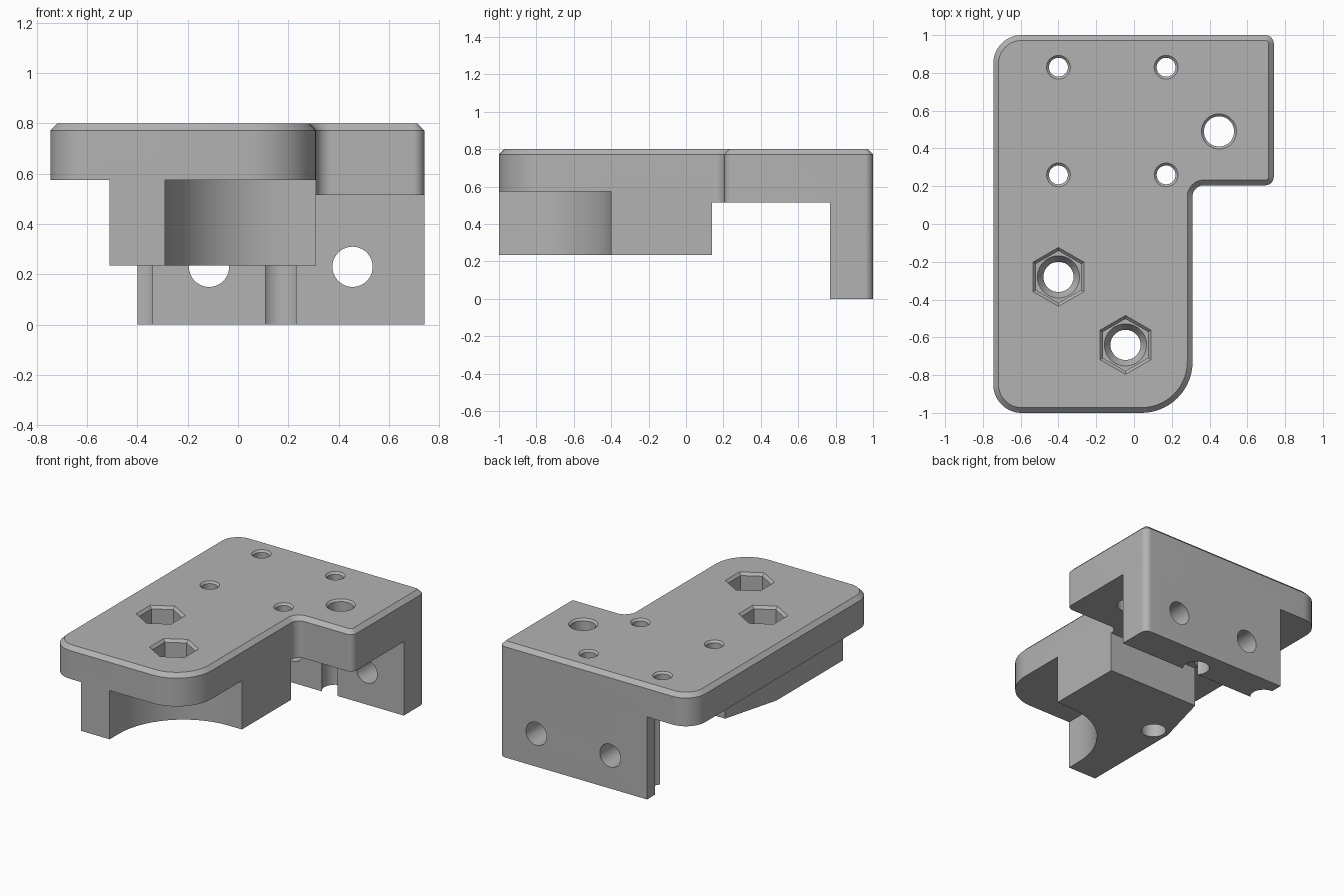
import bpy, bmesh, math
from mathutils import Vector, Matrix

old = bpy.data.objects.get("Cube")
if old:
    bpy.data.objects.remove(old, do_unlink=True)

grey = bpy.data.materials.new("plain grey")
grey.use_nodes = True
COLOUR = (0.45, 0.45, 0.45, 1)
grey.diffuse_color = COLOUR
grey.node_tree.nodes["Principled BSDF"].inputs["Base Color"].default_value = COLOUR


def finish(name, bm):
    bmesh.ops.recalc_face_normals(bm, faces=bm.faces[:])
    mesh = bpy.data.meshes.new(name)
    bm.to_mesh(mesh)
    bm.free()
    mesh.materials.append(grey)
    ob = bpy.data.objects.new(name, mesh)
    bpy.context.collection.objects.link(ob)
    return ob


def rounded(corners, steps=14):
    """Outline from (x, y, radius) corners, each rounded by its radius."""
    out = []
    for i, (x, y, r) in enumerate(corners):
        p = Vector((x, y))
        if not r:
            out.append(p)
            continue
        a = (Vector(corners[i - 1][:2]) - p).normalized()
        b = (Vector(corners[(i + 1) % len(corners)][:2]) - p).normalized()
        half = a.angle(b) / 2
        centre = p + (a + b).normalized() * r / math.sin(half)
        u = p + a * r / math.tan(half) - centre
        v = p + b * r / math.tan(half) - centre
        turn = u.angle(v)
        for k in range(steps + 1):
            t = k / steps
            out.append(centre + (u * math.sin((1 - t) * turn)
                                 + v * math.sin(t * turn)) / math.sin(turn))
    return out


def slab(name, corners, z0, z1, chamfer=0):
    """Extruded outline with an optional chamfer round the top."""
    bm = bmesh.new()
    base = bm.faces.new([bm.verts.new((p.x, p.y, z0)) for p in rounded(corners)])
    ext = bmesh.ops.extrude_face_region(bm, geom=[base])
    top = [g for g in ext["geom"] if isinstance(g, bmesh.types.BMVert)]
    bmesh.ops.translate(bm, verts=top, vec=(0, 0, z1 - z0))
    if chamfer:
        rim = [e for e in bm.edges if all(v.co.z > z1 - 1e-4 for v in e.verts)]
        bmesh.ops.bevel(bm, geom=rim, offset=chamfer, segments=1,
                        affect='EDGES', clamp_overlap=False)
    return finish(name, bm)


def turned(name, x, y, rings, sides=40):
    """Upright solid through (z, radius) rings."""
    bm = bmesh.new()
    loops = [[bm.verts.new((x + r * math.sin(math.tau * k / sides),
                            y + r * math.cos(math.tau * k / sides), z))
              for k in range(sides)] for z, r in rings]
    for lo, hi in zip(loops, loops[1:]):
        for k in range(sides):
            n = (k + 1) % sides
            bm.faces.new((lo[k], lo[n], hi[n], hi[k]))
    bm.faces.new(loops[0])
    bm.faces.new(loops[-1])
    return finish(name, bm)


def combine(body, tool, operation):
    tool.hide_render = True
    mod = body.modifiers.new("join", 'BOOLEAN')
    mod.operation = operation
    mod.solver = 'EXACT'
    mod.object = tool
    bpy.context.view_layer.objects.active = body
    bpy.ops.object.modifier_apply(modifier=mod.name)
    bpy.data.objects.remove(tool, do_unlink=True)


TOP, UNDER, PAD, FOOT = 0.8, 0.575, 0.515, 0.235
LEFT, RIGHT, SIDE, NOTCH = -0.745, 0.74, 0.31, 0.205

# Top plate with a notched corner
bracket = slab("bracket", [
    (LEFT, -1, 0.15), (SIDE, -1, 0.27), (SIDE, NOTCH, 0.06),
    (RIGHT, NOTCH, 0.045), (RIGHT, 1, 0.045), (LEFT, 1, 0.15)], UNDER, TOP, 0.028)

# Thicker pad between the block and the rear wall
combine(bracket, slab("pad", [
    (-0.4, 0.14, 0), (SIDE, 0.14, 0), (SIDE, NOTCH, 0.06), (RIGHT, NOTCH, 0.045),
    (RIGHT, 1, 0.045), (-0.4, 1, 0)], PAD, 0.65), 'UNION')

# Lower block, scooped at the front
combine(bracket, slab("block", [
    (-0.51, -1, 0), (-0.29, -1, 0), (-0.29, -0.4, 0.5), (SIDE, -0.4, 0),
    (SIDE, 0.14, 0), (-0.4, 0.14, 0), (-0.51, -0.27, 0)], FOOT, 0.65), 'UNION')

# Rear wall
combine(bracket, slab("rear_wall", [
    (-0.4, 0.77, 0), (RIGHT, 0.77, 0), (RIGHT, 1, 0.045), (-0.4, 1, 0)],
    0, 0.65), 'UNION')


def drill(x, y, r):
    """Through hole with a small chamfer at the top."""
    combine(bracket, turned("drill", x, y, [
        (-0.1, r), (TOP - 0.013, r), (TOP, r + 0.013), (TOP + 0.01, r + 0.023)]),
        'DIFFERENCE')


# Four screw holes with wide counterbores from below
for x in (-0.4, 0.17):
    for y in (0.26, 0.83):
        combine(bracket, turned("counterbore", x, y, [(-0.1, 0.085), (0.64, 0.085)]),
                'DIFFERENCE')
        drill(x, y, 0.05)

# Large plain hole
drill(0.45, 0.49, 0.08)

# Hexagonal nut pockets leading into round holes
for x, y in ((-0.4, -0.28), (-0.045, -0.64)):
    combine(bracket, turned("nut_pocket", x, y, [
        (0.68, 0.138), (TOP - 0.018, 0.138), (TOP, 0.156), (TOP + 0.01, 0.166)], 6),
        'DIFFERENCE')
    combine(bracket, turned("bolt_hole", x, y, [
        (-0.1, 0.08), (0.63, 0.08), (0.69, 0.118)]), 'DIFFERENCE')

# Two holes through the rear wall
for x in (-0.115, 0.455):
    hole = turned("wall_hole", 0, 0, [(-0.3, 0.08), (0.3, 0.08)])
    hole.data.transform(Matrix.Translation((x, 0.9, 0.23))
                        @ Matrix.Rotation(math.pi / 2, 4, 'X'))
    combine(bracket, hole, 'DIFFERENCE')

# Smooth curved walls, crisp edges
for f in bracket.data.polygons:
    f.material_index = 0
bpy.ops.object.select_all(action='DESELECT')
bracket.select_set(True)
bpy.context.view_layer.objects.active = bracket
bpy.ops.object.shade_smooth_by_angle(angle=math.radians(30))
